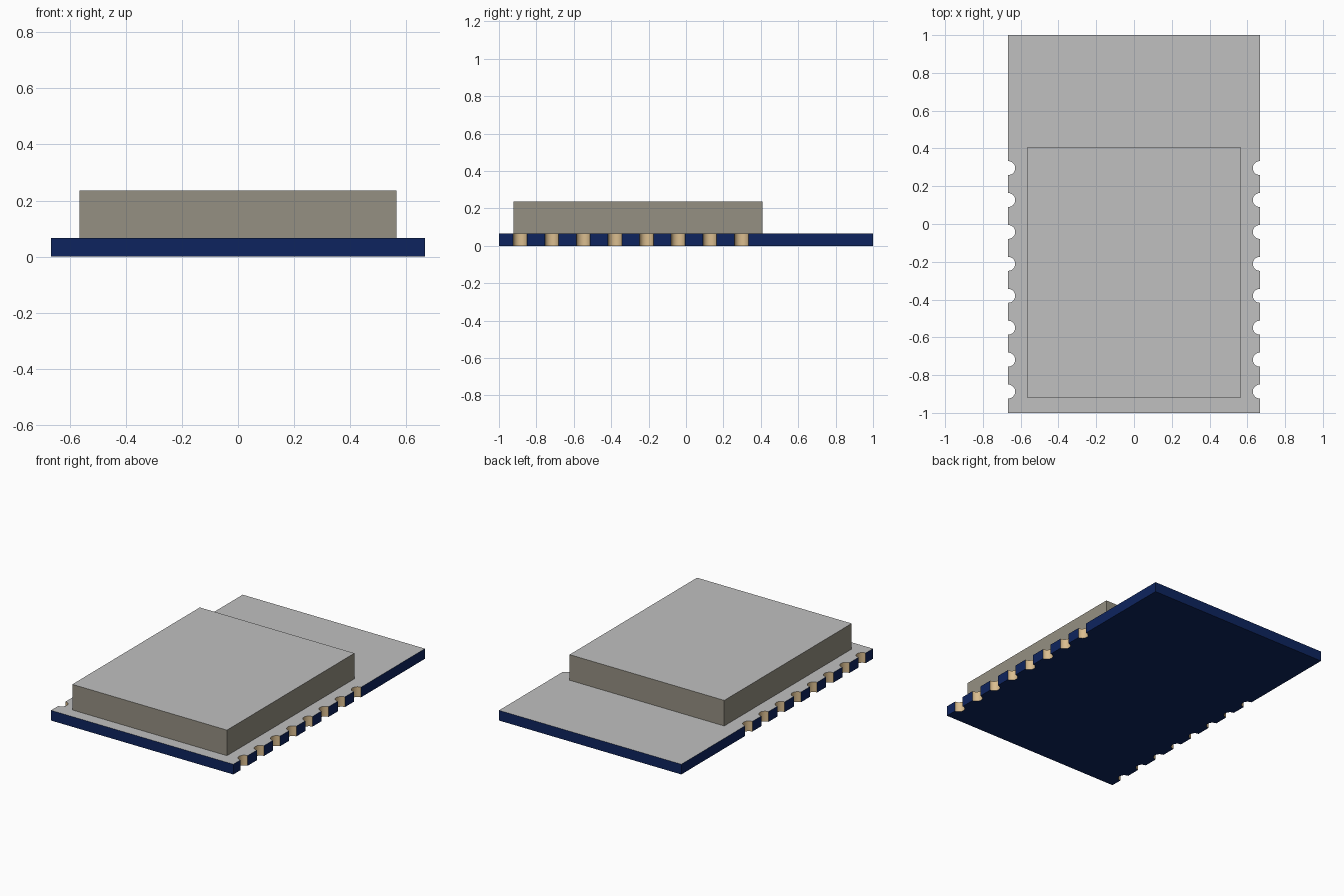
import bpy, bmesh, math

if "Cube" in bpy.data.objects:
    bpy.data.objects.remove(bpy.data.objects["Cube"])


def material(name, srgb):
    lin = [((c / 255 + 0.055) / 1.055) ** 2.4 if c > 10 else c / 255 / 12.92 for c in srgb]
    m = bpy.data.materials.new(name)
    m.diffuse_color = (*lin, 1)
    m.use_nodes = True
    m.node_tree.nodes["Principled BSDF"].inputs["Base Color"].default_value = m.diffuse_color
    return m


grey = material("light grey", (192, 192, 192))
metal = material("warm metal", (149, 144, 130))
blue = material("board blue", (13, 36, 94))
gold = material("contact gold", (218, 189, 143))

HALF_X, THICK, R, SEG = 0.666, 0.067, 0.037, 16
PITCH, FIRST = 0.169, -0.887
notch_y = [FIRST + PITCH * i for i in range(8)]


def extrude_outline(name, points, z0, z1, mats, rule):
    """Prism from a closed outline, with a material rule for each face."""
    bm = bmesh.new()
    base = bm.faces.new([bm.verts.new((x, y, z0)) for x, y in points])
    geo = bmesh.ops.extrude_face_region(bm, geom=[base])["geom"]
    top = [v for v in geo if isinstance(v, bmesh.types.BMVert)]
    bmesh.ops.translate(bm, verts=top, vec=(0, 0, z1 - z0))
    bmesh.ops.recalc_face_normals(bm, faces=bm.faces)
    for f in bm.faces:
        f.material_index = rule(f)
    mesh = bpy.data.meshes.new(name)
    bm.to_mesh(mesh)
    bm.free()
    for m in mats:
        mesh.materials.append(m)
    obj = bpy.data.objects.new(name, mesh)
    bpy.context.collection.objects.link(obj)
    return obj


# Circuit board with half-round plated notches along both long edges
right = [(HALF_X, -1)]
for y in notch_y:
    for i in range(SEG + 1):
        a = math.pi * i / SEG
        right.append((HALF_X - R * math.sin(a), y - R * math.cos(a)))
right.append((HALF_X, 1))
left = [(-x, y) for x, y in reversed(right)]


def board_rule(f):
    if abs(f.normal.z) > 0.5:
        return 0 if f.normal.z > 0 else 1
    c = f.calc_center_median()
    in_notch = abs(c.x) < HALF_X - 1e-4 and abs(c.y) < 0.99
    if in_notch:
        f.smooth = True
        return 2
    return 1


extrude_outline("circuit_board", right + left, 0, THICK, [grey, blue, gold], board_rule)
board = bpy.data.objects["circuit_board"]
bpy.context.view_layer.objects.active = board
board.select_set(True)
bpy.ops.object.shade_smooth_by_angle(angle=math.radians(30))

# Metal shield can on top of the board
extrude_outline("shield_can",
                [(-0.565, -0.922), (0.565, -0.922), (0.565, 0.408), (-0.565, 0.408)],
                THICK, 0.236, [grey, metal],
                lambda f: 0 if f.normal.z > 0.5 else 1)
